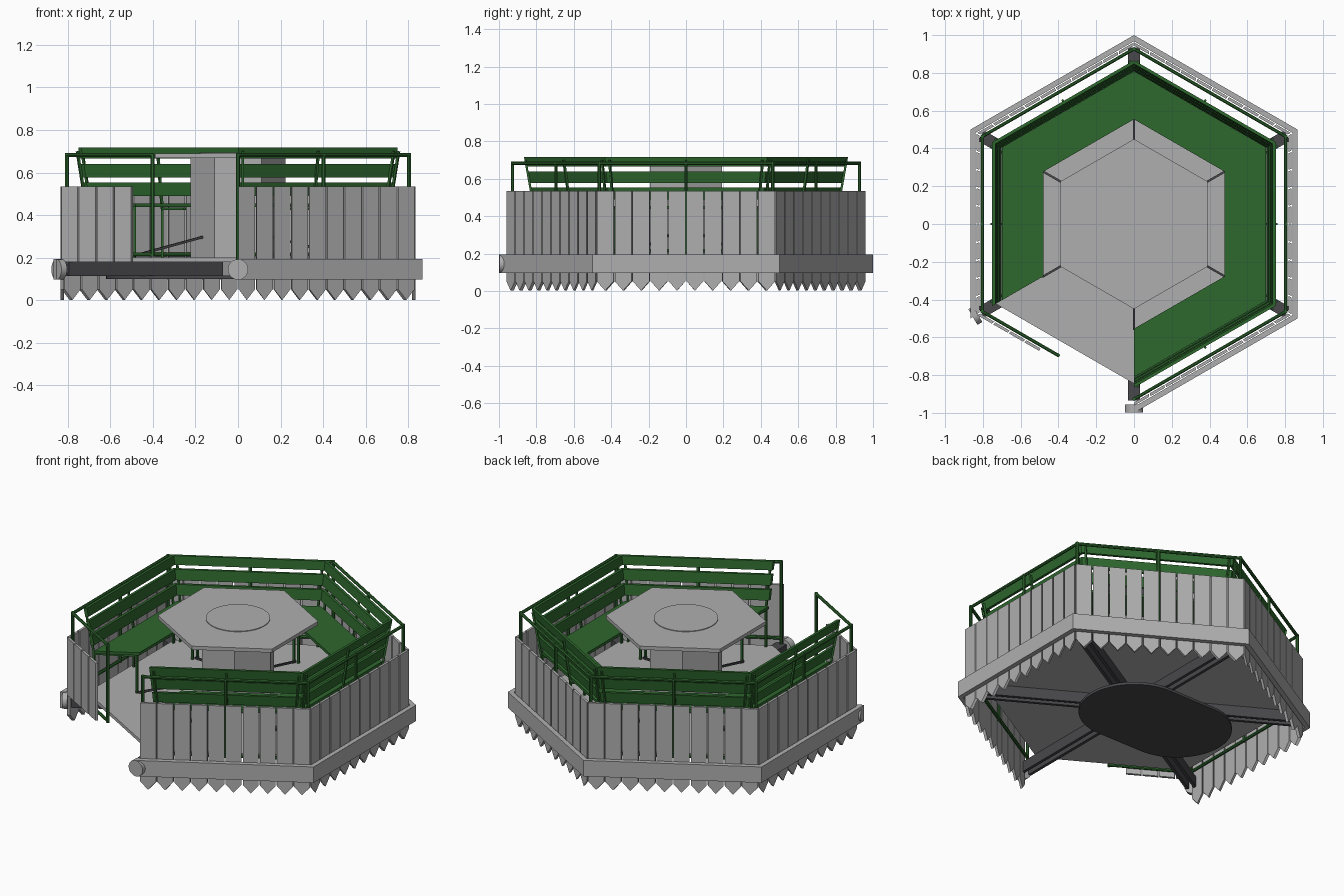
import bpy, bmesh
from math import sin, cos, pi, radians
from mathutils import Vector

cube = bpy.data.objects.get("Cube")
if cube:
    bpy.data.objects.remove(cube)


def material(name, rgb):
    m = bpy.data.materials.new(name)
    m.use_nodes = True
    m.diffuse_color = (*rgb, 1)
    m.node_tree.nodes["Principled BSDF"].inputs["Base Color"].default_value = (*rgb, 1)
    return m


GREY = material("light_grey", (0.43, 0.43, 0.43))
GREEN = material("bench_green", (0.027, 0.135, 0.027))
DARK = material("dark_steel", (0.065, 0.065, 0.072))

CLOSED = [0, 1, 2, 4, 5]      # hexagon sides with benches and fence
OPEN = 3                      # entrance side


def corner(k, r=1.0, z=0.0):
    a = radians(90 - 60 * k)
    return Vector((r * cos(a), r * sin(a), z))


def on_side(k, t, apothem, z):
    """Point a fraction t along side k, at a given distance from the centre."""
    r = apothem / cos(pi / 6)
    return corner(k, r, z).lerp(corner(k + 1, r, z), t)


def loft(bm, ring_a, ring_b):
    a = [bm.verts.new(p) for p in ring_a]
    b = [bm.verts.new(p) for p in ring_b]
    bm.faces.new(a)
    bm.faces.new(b[::-1])
    for i in range(len(a)):
        j = (i + 1) % len(a)
        bm.faces.new((a[i], b[i], b[j], a[j]))


def strip(bm, k, profile, t0=0.0, t1=1.0):
    """Mitred length of an (apothem, z) profile along side k."""
    loft(bm, *[[on_side(k, t, a, z) for a, z in profile] for t in (t0, t1)])


def rect(a0, a1, z0, z1):
    return [(a0, z0), (a1, z0), (a1, z1), (a0, z1)]


def rod(bm, p, q, r, n=8):
    rot = (q - p).to_track_quat('Z', 'Y')
    ring = [rot @ Vector((r * cos(2 * pi * (i + .5) / n), r * sin(2 * pi * (i + .5) / n), 0))
            for i in range(n)]
    loft(bm, [p + v for v in ring], [q + v for v in ring])


def prism(bm, outline, z0, z1):
    loft(bm, [Vector((x, y, z0)) for x, y in outline], [Vector((x, y, z1)) for x, y in outline])


def polygon(r, n, start=0.0):
    return [(r * cos(start + 2 * pi * i / n), r * sin(start + 2 * pi * i / n)) for i in range(n)]


def part(name, mat, build, smooth=False):
    bm = bmesh.new()
    build(bm)
    bmesh.ops.recalc_face_normals(bm, faces=bm.faces)
    me = bpy.data.meshes.new(name)
    bm.to_mesh(me)
    bm.free()
    me.materials.append(mat)
    ob = bpy.data.objects.new(name, me)
    bpy.context.collection.objects.link(ob)
    if smooth:
        bpy.ops.object.select_all(action='DESELECT')
        bpy.context.view_layer.objects.active = ob
        ob.select_set(True)
        bpy.ops.object.shade_smooth_by_angle()


# Deck, column and table
part("floor", GREY, lambda bm: prism(bm, polygon(0.845, 6, pi / 2), 0.18, 0.2))
part("column", GREY, lambda bm: prism(bm, polygon(0.222, 6), 0.2, 0.67))
part("table_top", GREY, lambda bm: prism(bm, polygon(0.45, 6, pi / 2), 0.668, 0.69))
part("table_disc", GREY, lambda bm: prism(bm, polygon(0.18, 48), 0.69, 0.694), True)


def column_struts(bm):
    for k in range(6):
        rod(bm, corner(k, 0.18, 0.3), corner(k, 0.56, 0.21), 0.008, 4)


part("column_struts", DARK, column_struts)


# Underside beams and oblong base plate
def spokes(bm):
    for k in range(6):
        d = corner(k)
        n = Vector((-d.y, d.x, 0))

        def beam(s0, s1, z0, z1):
            section = [n * s + Vector((0, 0, z)) for s, z in rect(s0, s1, z0, z1)]
            loft(bm, [p + d * 0.1 for p in section], [p + d * 0.935 for p in section])

        beam(-0.032, 0.032, 0.167, 0.179)
        beam(-0.032, -0.014, 0.115, 0.167)
        beam(0.014, 0.032, 0.115, 0.167)


part("spokes", DARK, spokes)


def base_plate(bm):
    outline = []
    for i in range(49):
        a = -pi / 2 + pi * i / 24
        outline.append((0.31 * cos(a) - (0.31 if i > 24 else 0), 0.31 * sin(a)))
    outline[-1] = (-0.31, -0.31)
    prism(bm, outline, 0.1, 0.116)


part("base_plate", DARK, base_plate, True)


# Outer skirt band and its round end caps
def skirt(bm):
    for k in CLOSED:
        strip(bm, k, rect(0.838, 0.866, 0.097, 0.195))


def end_caps(bm):
    for k in (3, 4):
        rod(bm, corner(k, 0.955, 0.145), corner(k, 0.998 if k == 3 else 0.985, 0.145), 0.048, 32)


part("skirt_band", GREY, skirt)
part("end_caps", GREY, end_caps, True)


# Picket fence, pointed below the skirt
def pickets(bm):
    n = 10

    def picket(k, i, pointed):
        t0, t1 = (i + 0.04) / n, (i + 0.96) / n
        mid = (t0 + t1) / 2
        if pointed:
            outline = [(t0, 0.535), (t0, 0.052), (mid, 0.002), (t1, 0.052), (t1, 0.535)]
        else:
            outline = [(t0, 0.535), (t0, 0.18), (t1, 0.18), (t1, 0.535)]
        loft(bm, *[[on_side(k, t, a, z) for t, z in outline] for a in (0.818, 0.833)])

    for k in CLOSED:
        for i in range(n):
            picket(k, i, True)
    for i in range(6, n):
        picket(OPEN, i, False)


part("picket_fence", GREY, pickets)


# Tubular railing behind the fence
def railing(bm):
    r, a = 0.0095, 0.803
    for k in CLOSED + [OPEN]:
        t0 = 0.5 if k == OPEN else 0.0
        for z in (0.215, 0.683):
            rod(bm, on_side(k, t0, a, z), on_side(k, 1, a, z), r)
        rod(bm, on_side(k, 0.5, a, 0.205), on_side(k, 0.5, a, 0.69), r)
    for k in range(6):
        rod(bm, corner(k, a / cos(pi / 6), 0.18), corner(k, a / cos(pi / 6), 0.692), r)


part("railing", GREEN, railing)


# Benches: seat, sloping back boards and supports
def back_apothem(z):
    return 0.695 + (z - 0.455) * 0.15


def seats(bm):
    for k in CLOSED:
        strip(bm, k, rect(0.48, 0.70, 0.438, 0.455))


def back_boards(bm):
    for k in CLOSED:
        for z0, z1 in ((0.49, 0.553), (0.577, 0.64), (0.665, 0.718)):
            a0, a1 = back_apothem(z0), back_apothem(z1)
            strip(bm, k, [(a0, z0), (a0 + 0.016, z0), (a1 + 0.016, z1), (a1, z1)])


def bench_supports(bm):
    for k in CLOSED:
        for t in (0.03, 0.5, 0.97):
            rod(bm, on_side(k, t, 0.712, 0.43), on_side(k, t, 0.755, 0.70), 0.008, 4)
            rod(bm, on_side(k, t, 0.712, 0.2), on_side(k, t, 0.712, 0.44), 0.008, 4)
            rod(bm, on_side(k, t, 0.50, 0.43), on_side(k, t, 0.71, 0.43), 0.008, 4)
        for t in (0.03, 0.97):
            rod(bm, on_side(k, t, 0.50, 0.2), on_side(k, t, 0.50, 0.44), 0.008, 4)


part("bench_seats", GREEN, seats)
part("bench_back_boards", GREEN, back_boards)
part("bench_supports", GREEN, bench_supports)
